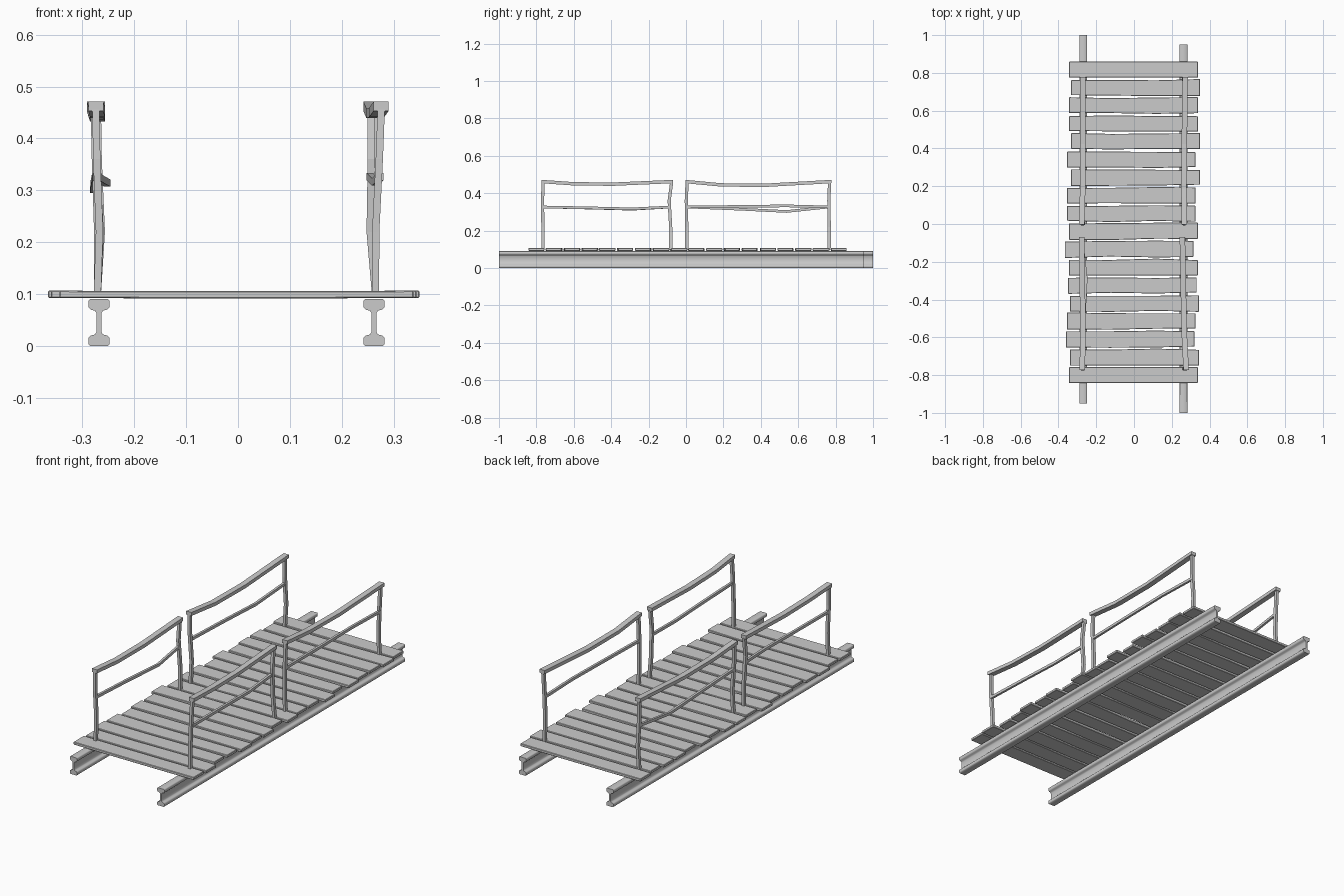
import bpy, random
from mathutils import Vector

if "Cube" in bpy.data.objects:
    bpy.data.objects.remove(bpy.data.objects["Cube"])

random.seed(4)


def loft(name, rings):
    """Skin equal-length closed rings and cap both ends."""
    n = len(rings[0])
    faces = [tuple(range(n)), tuple(range((len(rings) - 1) * n, len(rings) * n))]
    for k in range(len(rings) - 1):
        for i in range(n):
            j = (i + 1) % n
            faces.append((k * n + i, k * n + j, k * n + n + j, k * n + n + i))
    me = bpy.data.meshes.new(name)
    me.from_pydata([tuple(v) for r in rings for v in r], [], faces)
    ob = bpy.data.objects.new(name, me)
    bpy.context.collection.objects.link(ob)
    bpy.ops.object.select_all(action='DESELECT')
    ob.select_set(True)
    bpy.context.view_layer.objects.active = ob
    bpy.ops.object.mode_set(mode='EDIT')
    bpy.ops.mesh.select_all(action='SELECT')
    bpy.ops.mesh.normals_make_consistent(inside=False)
    bpy.ops.object.mode_set(mode='OBJECT')
    return ob


def bar(name, pts, v, wu, wv):
    """Hand-hewn bar through points; its section spans x and the axis v."""
    u, v = Vector((1, 0, 0)), Vector(v)
    loft(name, [[Vector(p) + u * a * wu / 2 + v * b * wv / 2
                 for a, b in ((-1, -1), (1, -1), (1, 1), (-1, 1))] for p in pts])


# I-beams with rounded flanges, offset from each other lengthwise
quarter = [(.017, 0), (.02, .003), (.02, .016), (.016, .02), (.008, .022), (.0045, .027)]
half = quarter + [(x, .09 - z) for x, z in reversed(quarter)]
profile = half + [(-x, z) for x, z in reversed(half)]
for side, cx, y0 in (("left", -.268, -.95), ("right", .262, -1.0)):
    loft(side + "_beam", [[(cx + x, y, z) for x, z in profile] for y in (y0, y0 + 1.95)])
    bpy.ops.object.shade_smooth_by_angle(angle=.9)

# Deck planks: a common length slid sideways, with slightly wedge-shaped gaps
slides = [0, 1, 0, 0, 1, -1, 1, -1, -1, 0, -2, 0, -.5, .5, -1, -1.5, .5, 0]
for i, s in enumerate(slides):
    yc = .817 - i * .0951
    xl, xr = -.344 + s * .011, .338 + s * .012
    jitter = 0 if i in (0, 17) else .004
    rings = []
    for x, sag in ((xl, 0), (xl * .35, .001), (xr * .35, .001), (xr, 0)):
        a = yc - .042 + random.uniform(-jitter, jitter)
        b = yc + .042 + random.uniform(-jitter, jitter)
        zb, zt = .0925 - sag, .1065 - sag
        rings.append([(x, a, zb), (x, b, zb), (x, b, zt), (x, a, zt)])
    loft(f"deck_plank_{i + 1}", rings)
    bpy.context.object.modifiers.new("worn_edges", 'BEVEL').width = .002
    bpy.context.object.modifiers["worn_edges"].segments = 1

# Railing sections: name, y span, side, x of the top rail's two ends,
# then depth of the middle rail's dip and how far it bows inward
sections = [("front_left", -.765, -.082, -1, .274, .277, .012, .024),
            ("front_right", -.765, -.082, 1, .276, .256, .010, -.002),
            ("back_left", .004, .766, -1, .277, .271, .024, -.006),
            ("back_right", .004, .766, 1, .267, .271, -.006, 0)]
for name, y0, y1, side, xa, xb, dip, bow in sections:
    def at(t, z, inward=0, over=0):
        x = xa + (xb - xa) * t
        y = y0 + (y1 - y0) * t + over
        return (side * (x - inward), y, z)
    depth = .012 if y0 < 0 else .018
    bar(name + "_top_rail", [at(0, .462, 0, -.007), at(.24, .462 - depth, .004),
                             at(.55, .460 - depth, .003), at(1, .462, 0, .012)],
        (0, 0, 1), .029, .018)
    bar(name + "_middle_rail", [at(0, .326, .002), at(.38, .326 - dip / 2, bow / 2),
                                at(.7, .326 - dip, bow), at(1, .326, .002)],
        (0, 0, 1), .012, .014)
    # Posts start on the beam line and wander on the way up
    for end, t in (("front", 0), ("back", 1)):
        base = .271 if side < 0 else .265
        lean = (xb if t else xa) - base
        wander = random.uniform(.002, .008) * side
        inner = y0 + y1 < 0 and t == 1
        pts = []
        for z, w, k in ((.1, 0, 0), (.22, 1, 0), (.36, .2, -.008), (.456, 0, .005)):
            f = (z - .1) / .356
            y = (y1 if t else y0) + (k if inner else k * .3)
            pts.append((side * (base + lean * f) - w * wander * side * side, y, z))
        bar(f"{name}_{end}_post", pts, (0, 1, 0), .014, .017)
